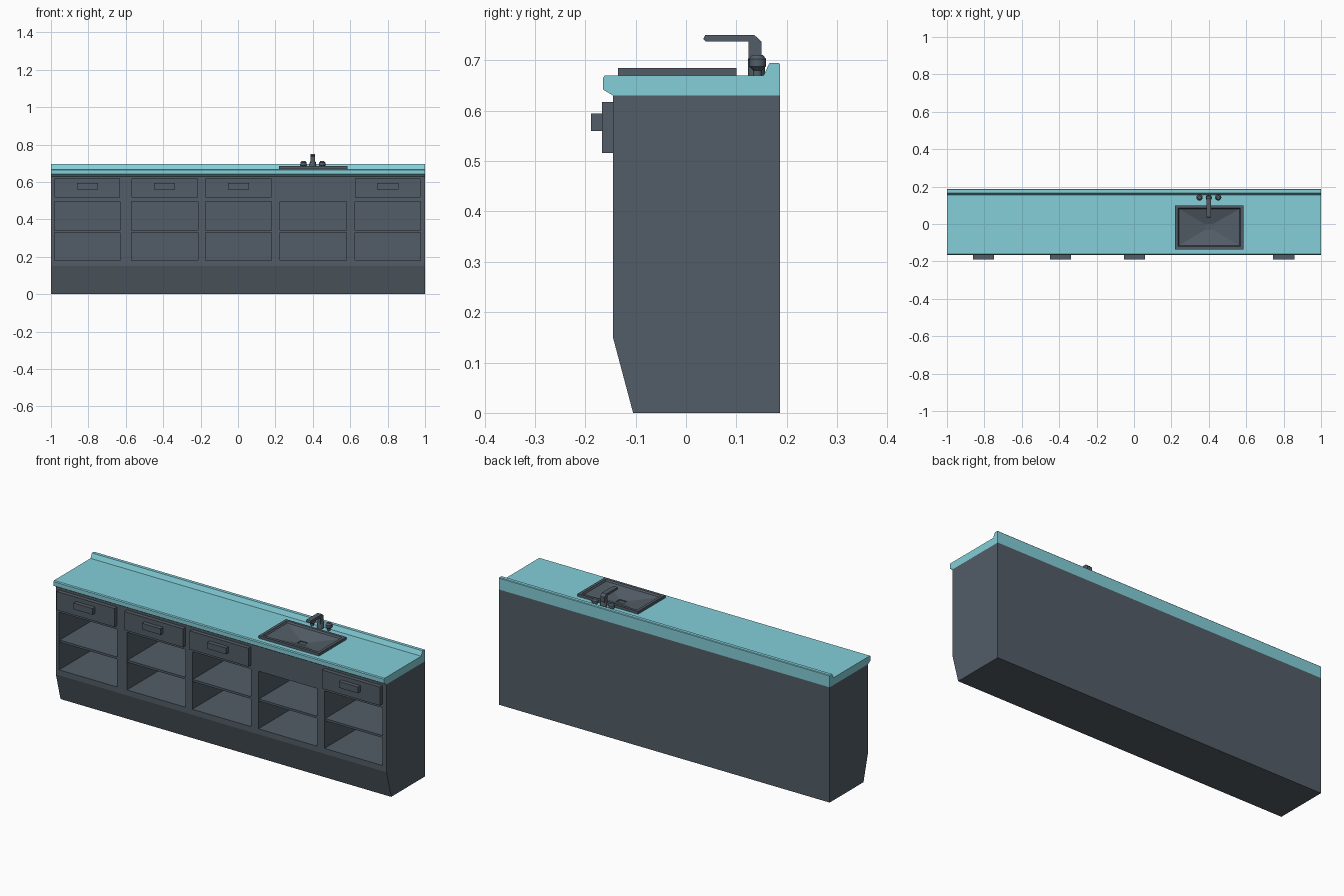
import bpy, bmesh, math
from mathutils import Matrix

if "Cube" in bpy.data.objects:
    bpy.data.objects.remove(bpy.data.objects["Cube"])


def material(name, rgb):
    m = bpy.data.materials.new(name)
    m.diffuse_color = (*rgb, 1)
    m.use_nodes = True
    m.node_tree.nodes["Principled BSDF"].inputs["Base Color"].default_value = m.diffuse_color
    return m


GREY = material("slate_grey", (0.085, 0.11, 0.135))
TEAL = material("light_teal", (0.23, 0.62, 0.69))


def finish(bm, name, mat, smooth=False):
    bmesh.ops.recalc_face_normals(bm, faces=bm.faces)
    me = bpy.data.meshes.new(name)
    bm.to_mesh(me)
    bm.free()
    ob = bpy.data.objects.new(name, me)
    bpy.context.collection.objects.link(ob)
    me.materials.append(mat)
    if smooth:
        activate(ob)
        bpy.ops.object.shade_smooth_by_angle(angle=math.radians(40))
    return ob


def activate(ob):
    bpy.ops.object.select_all(action='DESELECT')
    ob.select_set(True)
    bpy.context.view_layer.objects.active = ob


def add_box(bm, x0, x1, y0, y1, z0, z1):
    m = Matrix.Translation(((x0 + x1) / 2, (y0 + y1) / 2, (z0 + z1) / 2)) @ \
        Matrix.Diagonal((x1 - x0, y1 - y0, z1 - z0, 1))
    bmesh.ops.create_cube(bm, size=1, matrix=m)


def box(name, mat, *dims, bevel=0):
    bm = bmesh.new()
    add_box(bm, *dims)
    if bevel:
        bmesh.ops.bevel(bm, geom=bm.edges[:], offset=bevel, segments=1, affect='EDGES')
    return finish(bm, name, mat)


def extrude_x(name, mat, profile, x0, x1, smooth=False):
    """Sweep a (y, z) outline from x0 to x1."""
    bm = bmesh.new()
    a = [bm.verts.new((x0, y, z)) for y, z in profile]
    b = [bm.verts.new((x1, y, z)) for y, z in profile]
    n = len(a)
    bm.faces.new(a)
    bm.faces.new(b[::-1])
    for i in range(n):
        j = (i + 1) % n
        bm.faces.new((a[i], b[i], b[j], a[j]))
    return finish(bm, name, mat, smooth)


def lathe(name, mat, x, y, profile, sides=12):
    """Stacked rings of (radius, z), capped at both ends."""
    bm = bmesh.new()
    rings = [[bm.verts.new((x + r * math.cos(2 * math.pi * i / sides),
                            y + r * math.sin(2 * math.pi * i / sides), z))
              for i in range(sides)] for r, z in profile]
    for p, q in zip(rings, rings[1:]):
        for i in range(sides):
            j = (i + 1) % sides
            bm.faces.new((p[i], p[j], q[j], q[i]))
    bm.faces.new(rings[0])
    bm.faces.new(rings[-1])
    return finish(bm, name, mat, True)


def cut(ob, boxes):
    bm = bmesh.new()
    for b in boxes:
        add_box(bm, *b)
    cutter = finish(bm, "cutter", ob.data.materials[0])
    cutter.hide_render = True
    mod = ob.modifiers.new("cut", 'BOOLEAN')
    mod.operation = 'DIFFERENCE'
    mod.solver = 'EXACT'
    mod.object = cutter
    activate(ob)
    bpy.ops.object.modifier_apply(modifier=mod.name)
    bpy.data.objects.remove(cutter)


SEAM = -0.195
BAYS = [(-0.98, -0.63), (-0.57, -0.215), (-0.175, 0.18), (0.225, 0.58), (0.625, 0.975)]
SINK_BAY = 3
BODY = [(-0.145, 0.63), (-0.145, 0.15), (-0.105, 0), (0.187, 0), (0.187, 0.63)]
TOP = [(-0.145, 0.63), (-0.165, 0.642), (-0.165, 0.665), (-0.161, 0.67), (0.154, 0.67),
       (0.166, 0.695), (0.184, 0.695), (0.187, 0.692), (0.187, 0.63)]

# two cabinet units with open bays, each under its own worktop
for side, x0, x1 in (("left", -1, SEAM), ("right", SEAM, 1)):
    body = extrude_x(side + "_cabinet", GREY, BODY, x0, x1)
    cut(body, [(a, b, -0.3, 0.14, 0.18, 0.495) for a, b in BAYS if x0 < a < x1])
    top = extrude_x(side + "_worktop", TEAL, TOP, x0, x1)
    if side == "right":
        cut(top, [(0.23, 0.575, -0.125, 0.09, 0.64, 0.8)])

# shelves, drawer fronts and handles
for i, (a, b) in enumerate(BAYS):
    box(f"shelf_{i + 1}", GREY, a, b, -0.14, 0.14, 0.329, 0.341)
    if i != SINK_BAY:
        c = (a + b) / 2
        box(f"drawer_front_{i + 1}", GREY, a, b, -0.167, -0.145, 0.516, 0.617)
        box(f"drawer_handle_{i + 1}", GREY, c - 0.057, c + 0.057, -0.189, -0.167, 0.56, 0.594)

# sink: raised rim sloping down to a small square drain
bm = bmesh.new()
loops = []
for x0, x1, y0, y1, z in ((0.22, 0.585, -0.135, 0.1, 0.66), (0.22, 0.585, -0.135, 0.1, 0.685),
                          (0.235, 0.57, -0.12, 0.086, 0.685), (0.24, 0.565, -0.115, 0.081, 0.676),
                          (0.38, 0.422, -0.031, 0.0, 0.648), (0.38, 0.422, -0.031, 0.0, 0.643)):
    loops.append([bm.verts.new(p) for p in ((x0, y0, z), (x1, y0, z), (x1, y1, z), (x0, y1, z))])
for p, q in zip(loops, loops[1:]):
    for i in range(4):
        j = (i + 1) % 4
        bm.faces.new((p[i], p[j], q[j], q[i]))
bm.faces.new(loops[-1])
sink = finish(bm, "sink_basin", GREY)
if sink.data.polygons[0].normal.y > 0:  # front rim must face forward
    sink.data.flip_normals()

# tap: round base, bent spout and two knobs
lathe("tap_base", GREY, 0.4, 0.14, [(0.017, 0.668), (0.017, 0.703), (0.013, 0.71)])
SPOUT = [(0.124, 0.70), (0.124, 0.737), (0.04, 0.737), (0.034, 0.742), (0.038, 0.75),
         (0.136, 0.75), (0.15, 0.737), (0.15, 0.70)]
extrude_x("tap_spout", GREY, SPOUT, 0.387, 0.413)
for name, x in (("left", 0.35), ("right", 0.45)):
    lathe(name + "_tap_knob", GREY, x, 0.142,
          [(0.009, 0.668), (0.009, 0.68), (0.017, 0.688), (0.017, 0.703), (0.01, 0.711)])
